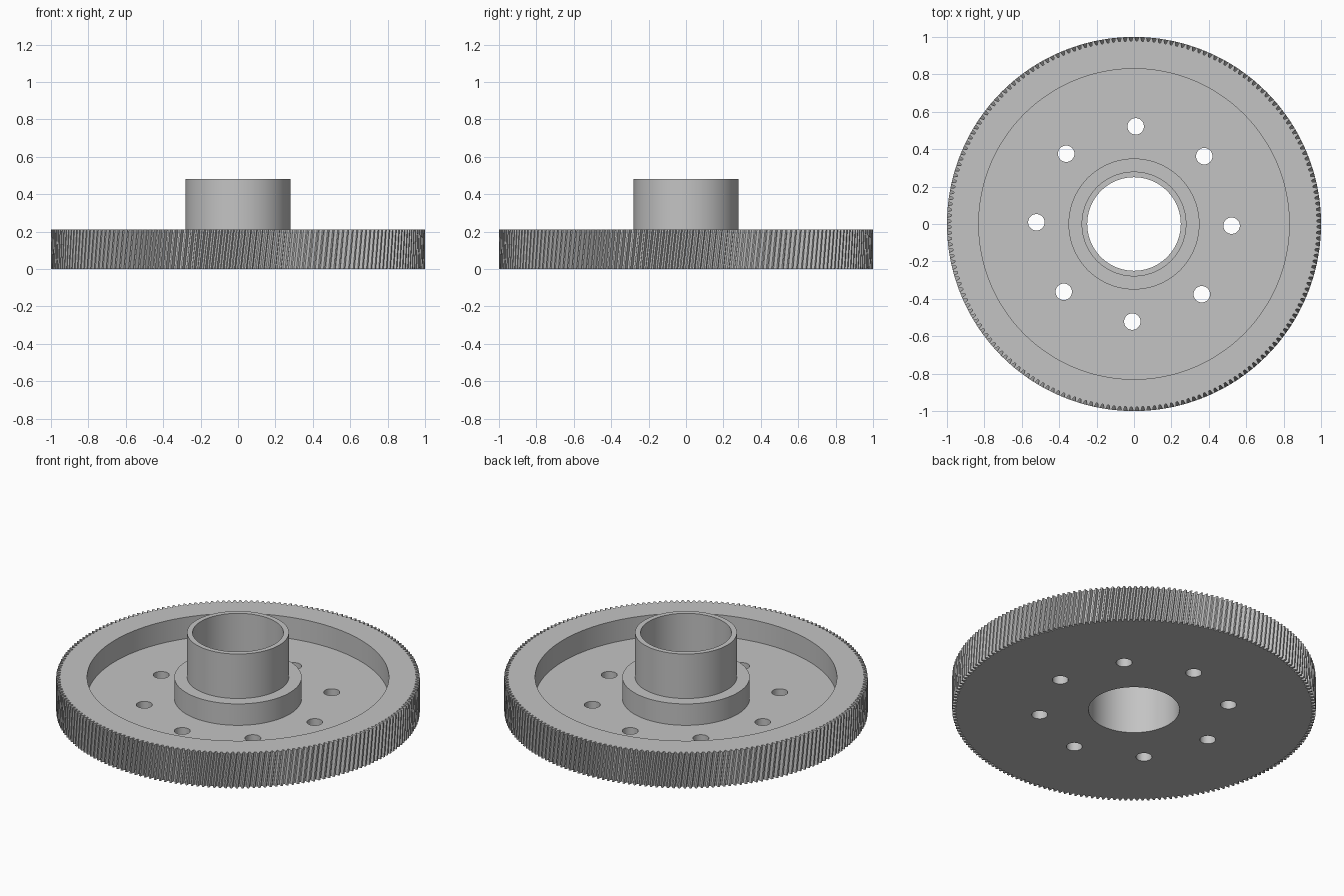
import bpy, bmesh
from math import cos, sin, pi, radians

old = bpy.data.objects.get("Cube")
if old:
    bpy.data.objects.remove(old, do_unlink=True)

TEETH = 200
TIP, ROOT = 1.0, 0.978
TWIST = radians(1.4)
RIM_TOP = 0.21

steel = bpy.data.materials.new("light_grey_steel")
steel.use_nodes = True
GREY = (0.55, 0.55, 0.55, 1)
steel.diffuse_color = GREY
steel.node_tree.nodes["Principled BSDF"].inputs["Base Color"].default_value = GREY

# One tooth: fraction of the pitch and radius (gap, then tip)
TOOTH = [(0, ROOT), (0.28, ROOT), (0.5, TIP), (0.78, TIP)]
STEPS = [((t + f) * 2 * pi / TEETH, r) for t in range(TEETH) for f, r in TOOTH]


def finish(bm, name):
    bmesh.ops.recalc_face_normals(bm, faces=bm.faces)
    mesh = bpy.data.meshes.new(name)
    bm.to_mesh(mesh)
    bm.free()
    mesh.materials.append(steel)
    obj = bpy.data.objects.new(name, mesh)
    bpy.context.collection.objects.link(obj)
    return obj


def ring(bm, z, radius=None, twist=0):
    """Round ring, or a toothed one when no radius is given."""
    return [bm.verts.new(((radius or r) * cos(a + twist),
                          (radius or r) * sin(a + twist), z)) for a, r in STEPS]


# Gear body: bore, helical teeth, recessed web, hub step and sleeve
bm = bmesh.new()
rings = [ring(bm, 0, 0.25)]
rings += [ring(bm, RIM_TOP * k / 3, twist=TWIST * (k / 3 - 0.5)) for k in range(4)]
for radius, z in [(0.83, RIM_TOP), (0.83, 0.08), (0.35, 0.08), (0.35, RIM_TOP),
                  (0.28, RIM_TOP), (0.28, 0.48), (0.25, 0.48)]:
    rings.append(ring(bm, z, radius))
for lower, upper in zip(rings, rings[1:] + rings[:1]):
    for i in range(len(STEPS)):
        j = (i + 1) % len(STEPS)
        bm.faces.new((lower[i], lower[j], upper[j], upper[i]))
gear = finish(bm, "helical_gear")

# Eight round holes through the web
bm = bmesh.new()
for k in range(8):
    a = k * pi / 4 - radians(1)
    made = bmesh.ops.create_cone(bm, cap_ends=True, segments=40, radius1=0.044,
                                 radius2=0.044, depth=0.3)
    bmesh.ops.translate(bm, verts=made["verts"],
                        vec=(0.522 * cos(a), 0.522 * sin(a), 0.04))
cutter = finish(bm, "hole_cutter")
cutter.hide_render = True

cut = gear.modifiers.new("web_holes", "BOOLEAN")
cut.operation = "DIFFERENCE"
cut.solver = "EXACT"
cut.object = cutter
bpy.ops.object.select_all(action="DESELECT")
gear.select_set(True)
bpy.context.view_layer.objects.active = gear
bpy.ops.object.modifier_apply(modifier=cut.name)
bpy.data.objects.remove(cutter, do_unlink=True)
bpy.ops.object.shade_smooth_by_angle(angle=radians(25))
